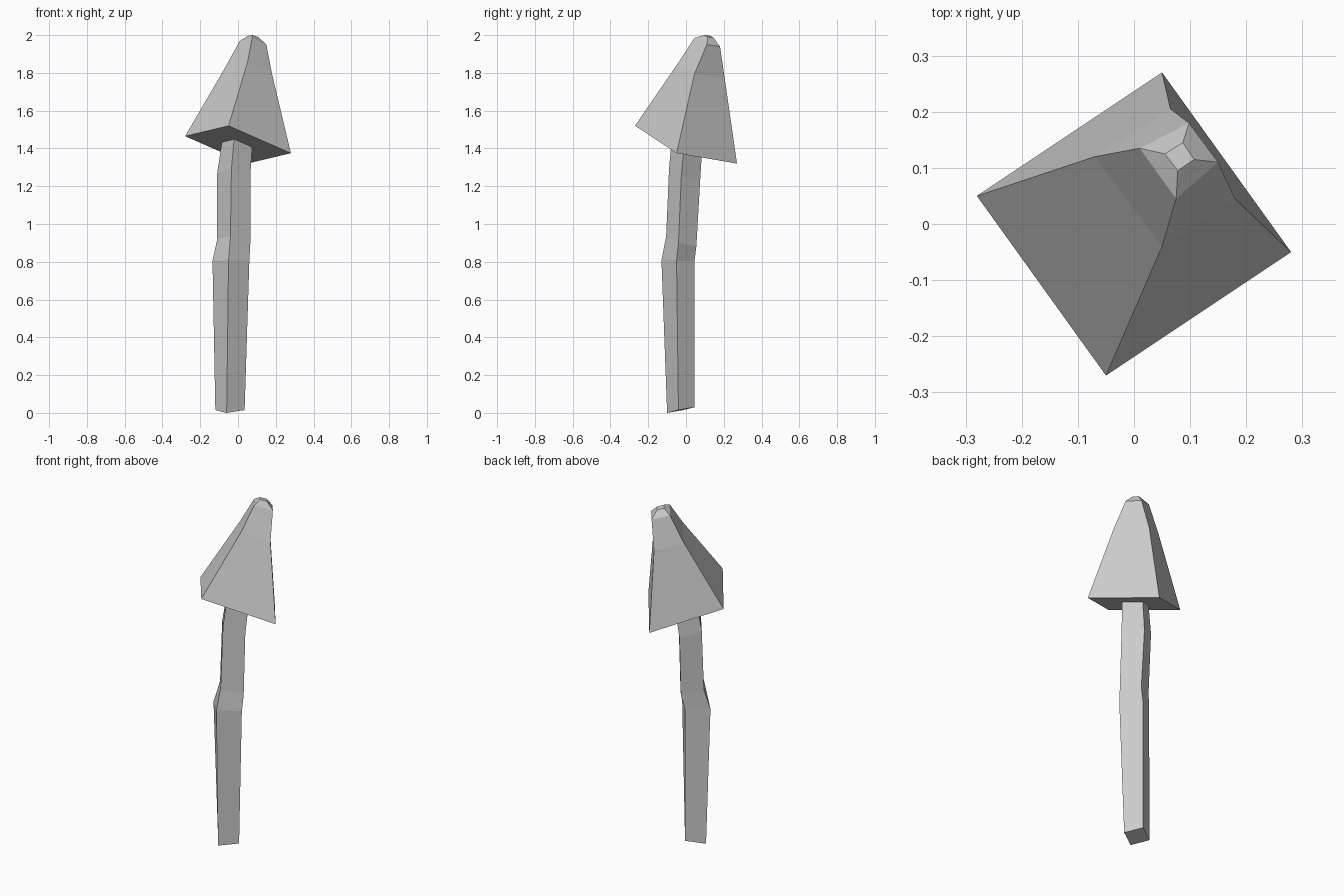
import bpy, bmesh


def loft(name, rings):
    """Flat-shaded four-sided loft; each ring lists its left, front, right, back corners."""
    bm = bmesh.new()
    loops = [[bm.verts.new(p) for p in ring] for ring in rings]
    for low, high in zip(loops, loops[1:]):
        for i in range(4):
            j = (i + 1) % 4
            bm.faces.new((low[i], low[j], high[j], high[i]))
    bm.faces.new(loops[0][::-1])
    bm.faces.new(loops[-1])
    bmesh.ops.recalc_face_normals(bm, faces=bm.faces[:])
    mesh = bpy.data.meshes.new(name)
    bm.to_mesh(mesh)
    bm.free()
    obj = bpy.data.objects.new(name, mesh)
    bpy.context.collection.objects.link(obj)
    return obj


# Bent stem, ending at the tilted underside of the cap
loft("mushroom_stem", [
    [(-0.12, -0.015, 0.015), (-0.06, -0.10, 0.0), (0.035, -0.04, 0.015), (-0.025, 0.045, 0.03)],
    [(-0.135, -0.035, 0.805), (-0.05, -0.13, 0.81), (0.06, -0.05, 0.805), (-0.025, 0.045, 0.805)],
    [(-0.11, -0.01, 0.92), (-0.04, -0.105, 0.935), (0.065, -0.04, 0.90), (-0.005, 0.055, 0.885)],
    [(-0.11, 0.01, 1.27), (-0.035, -0.09, 1.29), (0.065, -0.025, 1.25), (-0.01, 0.075, 1.23)],
    [(-0.085, 0.02, 1.435), (-0.02, -0.075, 1.453), (0.075, -0.01, 1.41), (0.01, 0.085, 1.393)],
])

# Leaning pointed cap with a blunt tip
loft("mushroom_cap", [
    [(-0.28, 0.05, 1.465), (-0.05, -0.27, 1.52), (0.28, -0.05, 1.375), (0.05, 0.27, 1.32)],
    [(-0.07, 0.12, 1.825), (0.05, -0.04, 1.855), (0.18, 0.045, 1.795), (0.065, 0.205, 1.77)],
    [(0.01, 0.135, 1.97), (0.075, 0.045, 1.985), (0.15, 0.11, 1.95), (0.098, 0.18, 1.94)],
    [(0.055, 0.125, 1.997), (0.078, 0.095, 2.0), (0.107, 0.115, 1.99), (0.087, 0.145, 1.987)],
])
